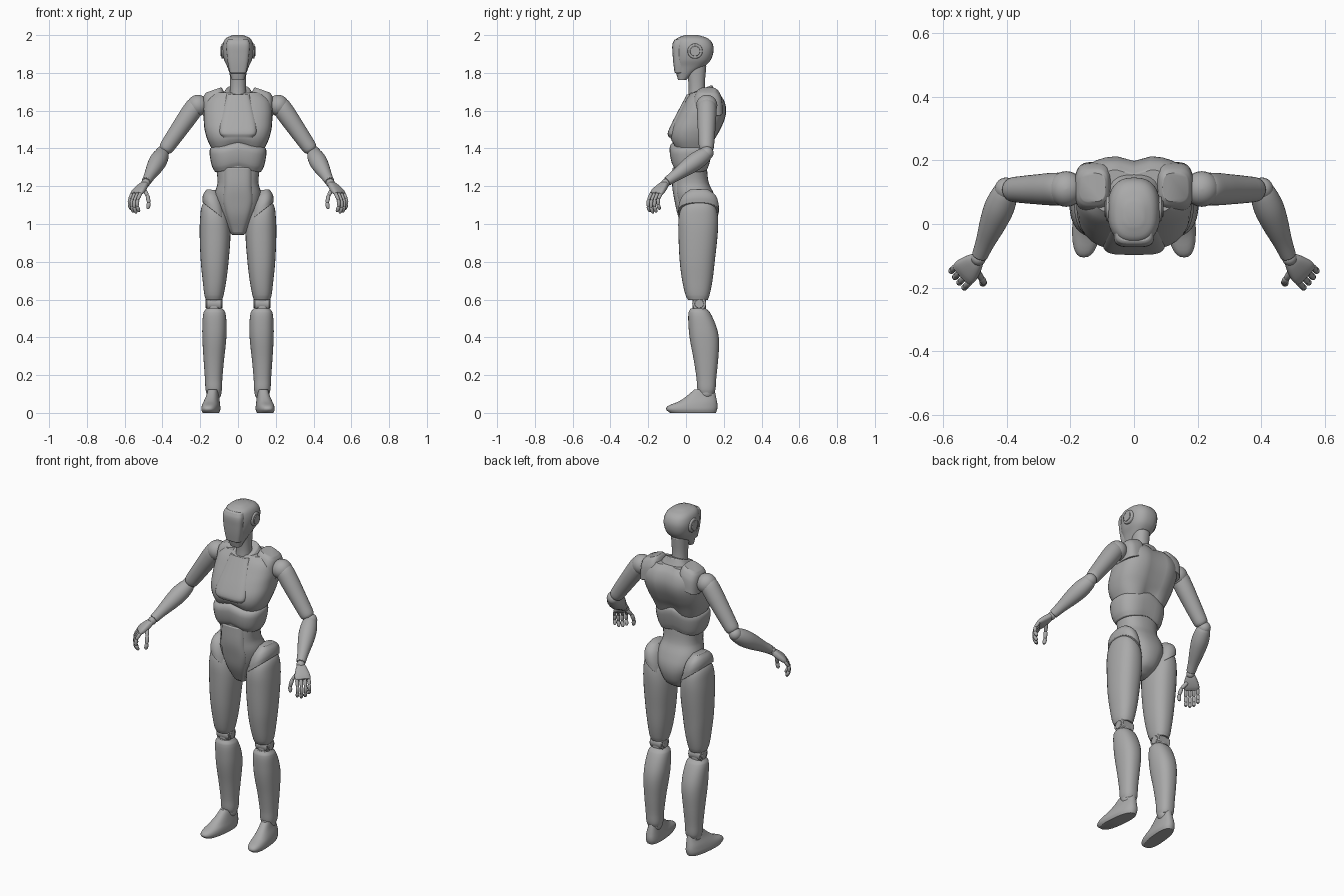
import bpy, bmesh, math
from mathutils import Vector, Matrix

GREY = bpy.data.materials.new("warm_grey")
GREY.diffuse_color = (0.40, 0.40, 0.40, 1)
SEG = 32


def smooth_rows(rows, sub):
    """Hermite interpolation of section rows along their first value."""
    n = len(rows)

    def slope(i, k):
        a, b = rows[max(i - 1, 0)], rows[min(i + 1, n - 1)]
        return (b[k] - a[k]) / (b[0] - a[0])
    out = []
    for i in range(n - 1):
        a, b = rows[i], rows[i + 1]
        h = b[0] - a[0]
        for s in range(sub):
            t = s / sub
            r = [a[0] + h * t]
            for k in range(1, len(a)):
                r.append((2*t**3 - 3*t*t + 1) * a[k] + (t**3 - 2*t*t + t) * h * slope(i, k)
                         + (3*t*t - 2*t**3) * b[k] + (t**3 - t*t) * h * slope(i + 1, k))
            out.append(r)
    out.append(list(rows[-1]))
    return out


def loft(name, rows, p=2.4, mirror=False, warp=None, matrix=None, sub=4, bevel=0.006):
    """Rows are (z, x0, x1, y0, y1) boxes, filled by superellipses of power p."""
    bm = bmesh.new()
    rings = []
    for z, x0, x1, y0, y1 in smooth_rows(rows, sub):
        ring = []
        for j in range(SEG):
            a = 2 * math.pi * j / SEG
            c, s = math.cos(a), math.sin(a)
            v = Vector(((x0 + x1) / 2 + (x1 - x0) / 2 * math.copysign(abs(c) ** (2 / p), c),
                        (y0 + y1) / 2 + (y1 - y0) / 2 * math.copysign(abs(s) ** (2 / p), s), z))
            if warp:
                v = warp(v)
            if matrix:
                v = matrix @ v
            ring.append(bm.verts.new(v))
        rings.append(ring)
    for a, b in zip(rings, rings[1:]):
        for j in range(SEG):
            k = (j + 1) % SEG
            bm.faces.new((a[j], a[k], b[k], b[j]))
    bm.faces.new(rings[0][::-1])
    bm.faces.new(rings[-1])
    bmesh.ops.recalc_face_normals(bm, faces=bm.faces)
    me = bpy.data.meshes.new(name)
    bm.to_mesh(me)
    bm.free()
    me.materials.append(GREY)
    ob = bpy.data.objects.new(name, me)
    bpy.context.collection.objects.link(ob)
    if mirror:
        ob.modifiers.new("mirror", 'MIRROR').use_mirror_merge = False
    if bevel:
        m = ob.modifiers.new("bevel", 'BEVEL')
        m.width, m.segments, m.limit_method, m.angle_limit = bevel, 2, 'ANGLE', math.radians(50)
    return ob


def centred(rows):
    return [(z, -w, w, y0, y1) for z, w, y0, y1 in rows]


def limb(name, p0, p1, rows, side=(0, 1, 0), p=2, sub=4, bevel=0.003):
    """Mirrored part along p0-p1; rows are (t, half width, half thickness)."""
    p0, d = Vector(p0), Vector(p1) - Vector(p0)
    z = d.normalized()
    x = Vector(side)
    x = (x - z * x.dot(z)).normalized()
    y = z.cross(x)
    m = Matrix.Translation(p0) @ Matrix((x, y, z)).transposed().to_4x4()
    return loft(name, [(r[0] * d.length, -r[1], r[1], -r[-1], r[-1]) for r in rows],
                p, True, None, m, sub, bevel)


def ball(name, c, r):
    rows = [(math.sin(a) / 2 + 0.5, r * max(math.cos(a), 0.02))
            for a in [math.radians(d) for d in range(-90, 91, 15)]]
    return limb(name, (c[0], c[1], c[2] - r), (c[0], c[1], c[2] + r), rows, sub=1, bevel=0)


# Head, face and ears
loft("head", centred([(1.762, .032, -.042, .0), (1.80, .045, -.052, .045), (1.835, .058, -.057, .10),
     (1.87, .074, -.06, .132), (1.92, .083, -.062, .146), (1.96, .078, -.06, .138),
     (1.985, .062, -.045, .112), (2.0, .028, -.005, .065)]), 2.5)
loft("face_mask", centred([(1.798, .043, -.06, -.01), (1.85, .054, -.067, 0), (1.90, .06, -.071, 0),
     (1.95, .063, -.072, .01), (1.978, .056, -.06, .01)]), 3.6)
limb("ear_ring", (.05, .048, 1.915), (.088, .048, 1.915), [(0, .04), (.85, .04), (1, .037)], sub=1)
limb("ear_disc", (.05, .048, 1.915), (.092, .048, 1.915), [(0, .027), (1, .027)], sub=1)

# Neck and collar
loft("neck", centred([(1.65, .047, .01, .112), (1.73, .042, .014, .10), (1.84, .046, .0, .108)]), 2.2)


def rise_to_back(v):
    v.z += (v.y - .06) * .4
    return v


loft("collar", centred([(1.62, .11, -.02, .17), (1.67, .085, -.005, .15), (1.705, .062, .002, .138)]),
     2.6, warp=rise_to_back)


# Chest with a shallow spine groove and raised front rib edge
def chest_shape(v):
    if v.y > .08:
        v.y -= .018 * math.exp(-(v.x / .035) ** 2)
    if v.z < 1.47:
        v.z += (1.47 - v.z) * (.5 * math.exp(-(v.x / .07) ** 2) - .2)
    return v


loft("chest", centred([(1.395, .13, -.055, .135), (1.45, .162, -.082, .158), (1.50, .177, -.08, .185),
     (1.56, .182, -.055, .21), (1.61, .182, -.028, .216), (1.66, .168, .0, .202), (1.695, .13, .025, .175)]),
     2.7, warp=chest_shape)
loft("breastplate", centred([(1.458, .082, -.09, .0), (1.48, .098, -.097, .0), (1.53, .097, -.077, .02),
     (1.60, .083, -.041, .05), (1.685, .062, .004, .08)]), 4)


def slope_out(v):
    v.z -= (v.x - .1) * .35
    return v


loft("shoulder_plate", [(1.60, .065, .185, .035, .195), (1.67, .07, .186, .04, .19), (1.705, .08, .182, .055, .175),
     (1.72, .09, .17, .07, .16)], 3.2, True, slope_out)


# Abdomen and pelvis
def rib_arch(v):
    v.z += .025 * math.exp(-(v.x / .06) ** 2) - .008
    return v


loft("abdomen_band", centred([(1.283, .122, -.06, .115), (1.315, .138, -.077, .126), (1.375, .15, -.087, .138),
     (1.405, .148, -.08, .138), (1.42, .135, -.06, .13)]), 2.6, warp=rib_arch)
loft("pelvis", centred([(.943, .032, .01, .08), (.98, .062, -.012, .138), (1.04, .092, -.036, .166),
     (1.10, .118, -.05, .168), (1.16, .123, -.061, .148), (1.22, .108, -.066, .12),
     (1.31, .118, -.064, .11)]), 2.4)
loft("belly_panel", centred([(.95, .03, .0, .05), (1.04, .062, -.041, .04), (1.12, .08, -.06, .03),
     (1.20, .076, -.073, .03), (1.30, .076, -.071, .03)]), 3.2)


def hip_tilt(v):
    v.z += (v.x - .13) * max(0, 1.2 - v.z) * 6
    return v


loft("hip_collar", [(1.07, .058, .188, -.042, .174), (1.11, .068, .188, -.036, .172),
     (1.15, .085, .18, -.016, .156), (1.18, .11, .165, .02, .12)], 2.3, True, hip_tilt)

# Legs
loft("thigh", [(1.13, .095, .165, .03, .12), (1.10, .072, .19, -.015, .152), (1.04, .05, .2, -.038, .169),
     (.95, .04, .203, -.04, .168), (.80, .05, .197, -.033, .152), (.70, .062, .187, -.02, .14),
     (.625, .076, .178, -.003, .125), (.598, .084, .17, .01, .115)], 2.3, True)
limb("knee_joint", (.088, .07, .578), (.166, .07, .578), [(0, .037), (1, .037)], sub=1)
limb("knee_cap", (.083, .07, .578), (.171, .07, .578), [(0, .024), (1, .024)], sub=1)
loft("knee_link", [(.51, .095, .16, .035, .105), (.63, .095, .16, .035, .105)], 3, True)
loft("shin", [(.553, .082, .168, .025, .105), (.53, .067, .183, .013, .128), (.45, .06, .189, .014, .163),
     (.38, .063, .188, .022, .175), (.28, .074, .182, .041, .17), (.18, .083, .175, .056, .16),
     (.125, .085, .172, .06, .156), (.102, .09, .166, .068, .148)][::-1], 2.3, True)
ball("ankle", (.128, .107, .105), .04)


def toe_out(v):
    v.x -= (v.y - .1) * .1
    return v


loft("foot", [(0, .096, .178, -.085, .158), (.018, .09, .184, -.105, .165), (.038, .091, .182, -.093, .167),
     (.06, .095, .176, -.04, .164), (.09, .1, .165, .005, .158), (.125, .105, .157, .045, .15)],
     2.5, True, toe_out)

# Arms
ball("shoulder_joint", (.213, .11, 1.628), .056)
limb("upper_arm", (.222, .11, 1.63), (.39, .108, 1.388),
     [(-.08, .03), (0, .048), (.2, .051), (.5, .047), (.8, .042), (.95, .038), (1, .03)])
ball("elbow", (.402, .11, 1.376), .036)
limb("forearm", (.402, .105, 1.37), (.485, -.10, 1.225),
     [(-.08, .026), (.02, .039), (.25, .047), (.5, .042), (.8, .03), (1, .025)])
ball("wrist", (.489, -.108, 1.217), .023)

# Hand: palm, four curled fingers and a thumb
across = Vector((-.65, -.75, 0)).normalized()
knuckle = Vector((.537, -.157, 1.163))
limb("palm", (.489, -.108, 1.217), knuckle + Vector((.004, -.004, -.004)),
     [(0, .02, .015), (.3, .032, .019), (.75, .043, .018), (1, .041, .012)], across, 2.6)


def digit(name, pts, r):
    for i in range(len(pts) - 1):
        limb(f"{name}_segment_{i + 1}", pts[i], pts[i + 1],
             [(-.08, r * .6), (.12, r), (.85, r * .92), (1.08, r * .5)], across, 2, 2, 0)


for i, (off, size) in enumerate([(-.033, .85), (-.011, 1.0), (.011, 1.05), (.033, .97)]):
    pts = [knuckle + across * off]
    for step in [(.017, -.017, -.036), (.002, -.002, -.036), (-.01, .01, -.027)]:
        pts.append(pts[-1] + Vector(step) * size)
    digit(f"finger_{i + 1}", pts, .0095)
digit("thumb", [Vector(c) for c in [(.499, -.142, 1.186), (.479, -.172, 1.15), (.472, -.184, 1.112),
                                    (.477, -.187, 1.082)]], .0105)

# Smooth shading with crisp part edges
bpy.ops.object.select_all(action='SELECT')
bpy.context.view_layer.objects.active = bpy.context.selected_objects[0]
bpy.ops.object.shade_smooth_by_angle(angle=math.radians(40))
